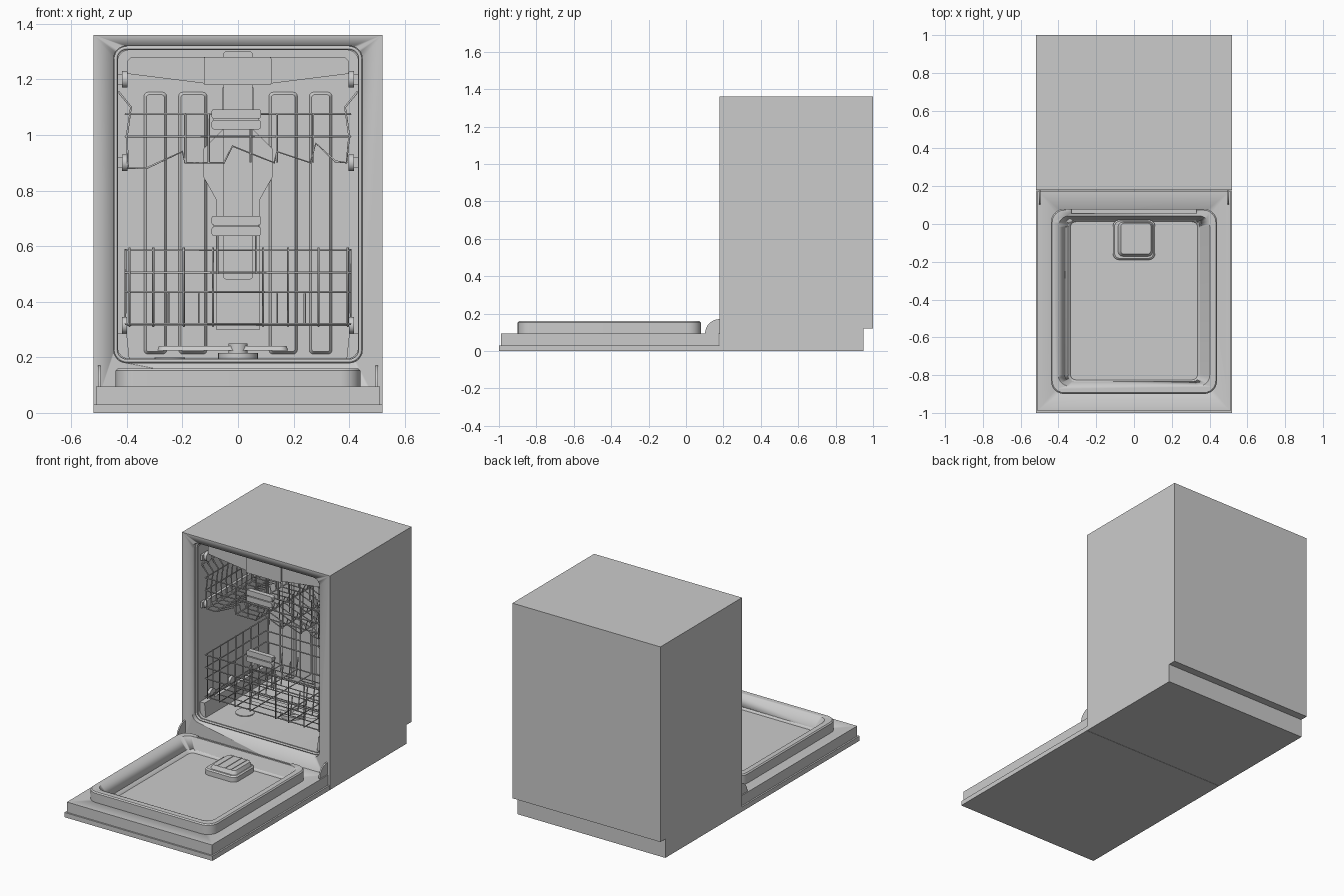
import bpy, bmesh, math
from mathutils import Vector

if "Cube" in bpy.data.objects:
    bpy.data.objects.remove(bpy.data.objects["Cube"])


def place(axis, p, d):
    a, b = p
    return Vector({'X': (d, a, b), 'Y': (a, d, b), 'Z': (a, b, d)}[axis])


def loft(name, axis, sections):
    """Skin 2D outlines [(points, depth), ...] along an axis and cap both ends."""
    bm = bmesh.new()
    rings = [[bm.verts.new(place(axis, p, d)) for p in pts] for pts, d in sections]
    n = len(rings[0])
    for r0, r1 in zip(rings, rings[1:]):
        for i in range(n):
            bm.faces.new((r0[i], r0[(i + 1) % n], r1[(i + 1) % n], r1[i]))
    bm.faces.new(rings[0])
    bm.faces.new(rings[-1])
    bmesh.ops.recalc_face_normals(bm, faces=bm.faces)
    me = bpy.data.meshes.new(name)
    bm.to_mesh(me)
    bm.free()
    ob = bpy.data.objects.new(name, me)
    bpy.context.collection.objects.link(ob)
    select(ob)
    bpy.ops.object.shade_smooth_by_angle(angle=math.radians(30))
    return ob


def select(ob):
    bpy.ops.object.select_all(action='DESELECT')
    ob.select_set(True)
    bpy.context.view_layer.objects.active = ob


def prism(name, axis, pts, d0, d1):
    return loft(name, axis, [(pts, d0), (pts, d1)])


def rrect(a0, a1, b0, b1, r, n=6):
    pts = []
    for k, (a, b) in enumerate(((a1 - r, b1 - r), (a0 + r, b1 - r), (a0 + r, b0 + r), (a1 - r, b0 + r))):
        for i in range(n + 1):
            t = math.pi / 2 * (k + i / n)
            pts.append((a + r * math.cos(t), b + r * math.sin(t)))
    return pts


def circle(a, b, r, n=24):
    return [(a + r * math.cos(2 * math.pi * i / n), b + r * math.sin(2 * math.pi * i / n)) for i in range(n)]


def box(name, x0, x1, y0, y1, z0, z1):
    return prism(name, 'Z', [(x0, y0), (x1, y0), (x1, y1), (x0, y1)], z0, z1)


def cut(ob, *cutters):
    for c in cutters:
        m = ob.modifiers.new('cut', 'BOOLEAN')
        m.operation, m.solver, m.object = 'DIFFERENCE', 'EXACT', c
        select(ob)
        bpy.ops.object.modifier_apply(modifier=m.name)
        bpy.data.objects.remove(c)


def wires(name, paths, r=0.004):
    """Round wires; each path is a point list, closed when it ends where it starts."""
    cu = bpy.data.curves.new(name, 'CURVE')
    cu.dimensions = '3D'
    cu.bevel_depth, cu.bevel_resolution, cu.use_fill_caps = r, 1, True
    for path in paths:
        closed = path[0] == path[-1]
        pts = path[:-1] if closed else path
        sp = cu.splines.new('POLY')
        sp.points.add(len(pts) - 1)
        for q, p in zip(sp.points, pts):
            q.co = (*p, 1)
        sp.use_cyclic_u = closed
    ob = bpy.data.objects.new(name, cu)
    bpy.context.collection.objects.link(ob)
    select(ob)
    bpy.ops.object.convert(target='MESH')
    return ob


def ring(x, y0, y1, z):
    return [(-x, y0, z), (x, y0, z), (x, y1, z), (-x, y1, z), (-x, y0, z)]


# cabinet with rear toe notch and stepped tub opening
cabinet = prism('cabinet', 'X', [(.18, 0), (.95, 0), (.95, .12), (1, .12), (1, 1.36), (.18, 1.36)], -.52, .52)
cut(cabinet,
    prism('c1', 'Y', rrect(-.447, .447, .18, 1.32, .045), .17, .215),
    prism('c2', 'Y', rrect(-.432, .432, .195, 1.305, .04), .2, .93))
wires('tub_seal', [[(a, .21, b) for a, b in (lambda p: p + p[:1])(rrect(-.44, .44, .187, 1.313, .04))]], .007)

# open door: outer panel, inner panel, raised rim with sloped pocket
box('door_outer_panel', -.52, .52, -1, .178, 0, .03)
inner = box('door_inner_panel', -.51, .51, -.99, .175, .03, .095)
rim = loft('door_rim', 'Z', [(rrect(-.44, .44, -.9, .08, .07), .09),
                             (rrect(-.44, .44, -.9, .08, .07), .153),
                             (rrect(-.433, .433, -.893, .073, .063), .16)])


def pocket():
    return loft('pocket', 'Z', [(rrect(-.337, .337, -.825, .012, .03), .075),
                                (rrect(-.405, .405, -.86, .045, .06), .165)])


cut(rim, box('rim_notch', -.33, .33, .055, .1, .135, .2), pocket())
cut(inner, pocket())

# detergent dispenser
loft('dispenser_base', 'Z', [(rrect(-.112, .112, -.19, .022, .035), .07), (rrect(-.112, .112, -.19, .022, .035), .105),
                             (rrect(-.104, .104, -.182, .015, .03), .112)])
loft('dispenser_lid', 'Z', [(rrect(-.085, .1, -.172, .01, .025), .11), (rrect(-.07, .09, -.16, .005, .02), .135)])
for x in (-.035, .02, .06):
    box('dispenser_rib', x - .003, x + .003, -.16, .005, .13, .138)

# hinge covers
hinge = [(.18, .09)] + [(.18 - .078 * math.cos(t), .095 + .076 * math.sin(t)) for t in
                        [math.pi / 2 * i / 8 for i in range(9)]]
for s in (-1, 1):
    prism('hinge', 'X', hinge, s * .494, s * .503)

# pressed ribs and feed pipe on the back wall
for s in (-1, 1):
    for a, b in ((.255, .34), (.11, .215)):
        lo, hi = min(s * a, s * b), max(s * a, s * b)
        loft('back_rib', 'Y', [(rrect(lo, hi, .21, 1.155, .015, 3), .932),
                               (rrect(lo + .01, hi - .01, .22, 1.145, .01, 3), .918)])
half = [(.055, 1.17), (.055, 1.02), (.125, .95), (.125, .85), (.08, .77), (.08, .3)]
prism('back_center_panel', 'Y', half + [(-x, z) for x, z in reversed(half)], .905, .931)
prism('feed_pipe', 'Y', rrect(-.053, .053, .48, 1.3, .01, 3), .88, .91)

# top cutlery tray: V shaped floor, sides and front
T0, T1 = .27, .86
floor = [(-.4, 1.22), (-.12, 1.185), (.12, 1.185), (.4, 1.22)]
prism('tray_floor', 'Y', floor + [(x, z + .008) for x, z in reversed(floor)], T0, T1)
prism('tray_front', 'Y', floor + [(.4, 1.265), (.385, 1.28), (-.385, 1.28), (-.4, 1.265)], T0, T0 + .012)
prism('tray_grip', 'Y', rrect(-.123, .12, 1.18, 1.28, .006, 2), T0 - .012, T0 + .01)
for s in (-1, 1):
    box('tray_side', s * .392, s * .4, T0, T1, 1.22, 1.265)

# upper rack
Y0, Y1 = .25, .86
zig = [(-.43, 1.155), (-.385, 1.1), (-.4, .995), (-.395, .88), (-.33, .88), (-.2, .94), (-.19, .9), (-.05, .9),
       (-.02, .96), (.13, .9), (.14, .94), (.26, .9), (.28, .97), (.35, .905), (.39, .9), (.4, .995),
       (.385, 1.1), (.43, 1.155)]
paths = [[(x, Y0 + (Y1 - Y0) * i / 12, z) for x, z in zig] for i in range(13)]
paths += [ring(.405, Y0, Y1, z) for z in (1.075, .995)]
paths += [[(x, Y0, z), (x, Y1, z)] for x, z in zig if z < .92 or z > 1.15]
for x in (-.19, -.105, .045, .14, .27):
    paths += [[(x, Y0 + (Y1 - Y0) * i / 12, .9), (x, Y0 + (Y1 - Y0) * i / 12, 1.075)] for i in range(0, 13, 2)]
wires('upper_rack', paths)

# lower rack
xs = (-.39, -.305, -.195, -.09, .09, .18, .29, .395)
paths = [ring(.405, Y0, Y1, z) for z in (.585, .505, .435, .32)]
paths += [[(x, Y0, .595), (x, Y0, .312), (x, Y1, .312), (x, Y1, .595)] for x in xs]
for i in range(1, 8):
    y = Y0 + (Y1 - Y0) * i / 8
    paths.append([(-.405, y, .59), (-.405, y, .315), (.405, y, .315), (.405, y, .59)])
    paths += [[(x, y, .315), (x, y + .02, .43)] for x in (-.25, -.14, .14, .24)]
paths += [[(x, Y0 - .005, .5), (x, Y0 - .005, .67)] for x in (-.075, .065)]
wires('lower_rack', paths)

# rack handles with a grip groove
for z in (1.02, .637):
    loft('rack_handle', 'Y', [(rrect(-.095, .082, z, z + .033, .008, 3), .222),
                              (rrect(-.095, .082, z, z + .033, .008, 3), .252)])
    prism('rack_handle_top', 'Y', rrect(-.095, .082, z + .038, z + .072, .008, 3), .222, .252)
    box('rack_handle_back', -.088, .075, .235, .255, z + .01, z + .06)

# rails, rollers and tub ledges on both side walls
for s in (-1, 1):
    for z in (1.2, .9):
        box('rack_rail', s * .416, s * .433, .24, .9, z - .018, z + .018)
        for y in (.28, .78):
            prism('roller', 'X', circle(y, z, .03), s * .398, s * .418)
    prism('tub_ledge', 'Y', [(s * .435, .19), (s * .39, .19), (s * .4, .285), (s * .435, .285)], .235, .9)
    for y in (.32, .52, .74):
        prism('lower_wheel', 'X', circle(y, .315, .03), s * .4, s * .418)

# spray arm, hub and filter in the tub floor
prism('sump', 'Z', circle(0, .55, .072), .19, .215)
prism('spray_hub', 'Z', circle(0, .55, .035), .21, .25)
loft('spray_arm', 'Z', [(rrect(-.29, .18, .52, .58, .029), .224), (rrect(-.285, .175, .527, .573, .022), .24)])
prism('filter_cap', 'Z', circle(-.245, .42, .055), .19, .2)
